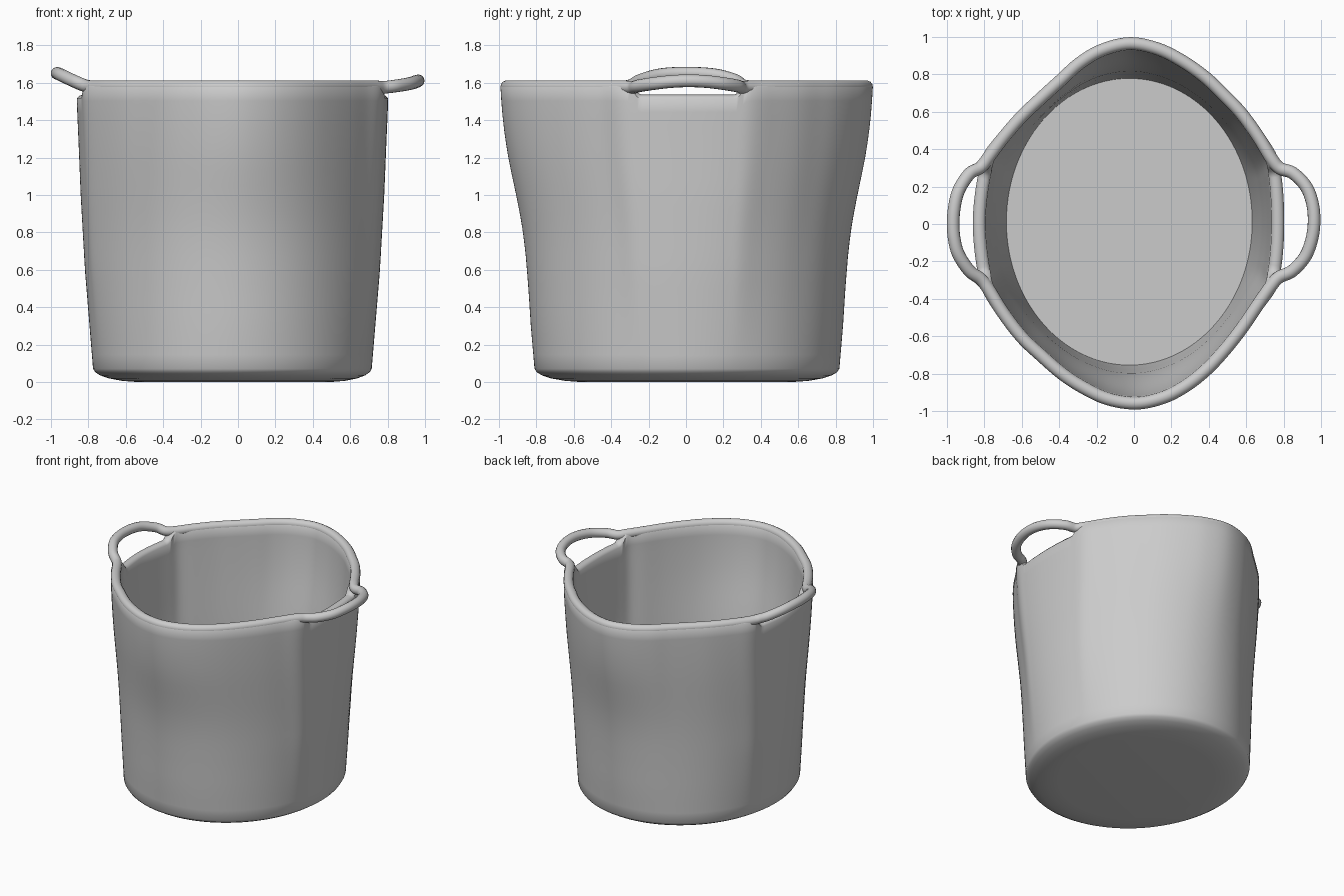
import bpy, bmesh
from math import atan2, cos, sin
from mathutils import Vector

if "Cube" in bpy.data.objects:
    bpy.data.objects.remove(bpy.data.objects["Cube"])

R = 0.034        # rim tube radius, half the wall thickness
RIM_Z = 1.578    # height of the rim centre line

# Centre lines seen from above, counter-clockwise from the right handle
BACK = [(.735, .35), (.665, .465), (.575, .59), (.48, .69), (.38, .785), (.26, .87), (.13, .935),
        (-.02, .965), (-.17, .93), (-.29, .86), (-.39, .77), (-.5, .67), (-.6, .575),
        (-.7, .46), (-.775, .36)]
FRONT = [(-.78, -.345), (-.7, -.475), (-.6, -.605), (-.5, -.70), (-.385, -.80), (-.27, -.875),
         (-.14, -.935), (.01, -.958), (.15, -.93), (.27, -.87), (.38, -.785), (.48, -.68),
         (.575, -.56), (.66, -.435), (.73, -.335)]
SIDE_L = [(-.80, .26), (-.82, .13), (-.828, 0), (-.82, -.13), (-.803, -.25)]
SIDE_R = [(.752, -.24), (.765, -.12), (.769, 0), (.766, .13), (.755, .25)]
HANDLE_L = [(-.82, .303, 1.585), (-.88, .268, 1.61), (-.937, .18, 1.637), (-.96, .09, 1.648),
            (-.967, 0, 1.65), (-.96, -.085, 1.648), (-.937, -.165, 1.637),
            (-.88, -.25, 1.61), (-.82, -.295, 1.585)]
HANDLE_R = [(.775, -.285, 1.575), (.845, -.252, 1.583), (.915, -.175, 1.595), (.951, -.08, 1.606),
            (.963, .015, 1.61), (.954, .11, 1.606), (.92, .2, 1.595),
            (.85, .272, 1.583), (.78, .298, 1.575)]


def spline(points, steps=6):
    """Closed smooth curve through the points."""
    pts = [Vector((*p, RIM_Z)) if len(p) == 2 else Vector(p) for p in points]
    n, out = len(pts), []
    for i in range(n):
        a, b, c, d = (pts[(i + k) % n] for k in (-1, 0, 1, 2))
        for s in range(steps):
            t = s / steps
            out.append(.5 * (2 * b + (c - a) * t + (2 * a - 5 * b + 4 * c - d) * t**2
                             + (3 * b - a - 3 * c + d) * t**3))
    return out


def ramp(table, z):
    for (z0, v0), (z1, v1) in zip(table, table[1:]):
        if z <= z1:
            return v0 + (v1 - v0) * max(0, (z - z0) / (z1 - z0))
    return table[-1][1]


# How far the wall has moved from base oval to rim outline, by height
GROW_X = [(0.07, 0), (.6, .5), (1.0, .76), (1.3, .9), (1.5, 1)]
GROW_Y = [(0.07, 0), (.3, .11), (.5, .18), (.7, .27), (.85, .38), (1.0, .54),
          (1.1, .66), (1.2, .77), (1.3, .86), (1.4, .93), (1.56, 1)]

mid = spline(BACK + SIDE_L + FRONT + SIDE_R)
N = len(mid)
outer, inner, base, floor, tops = [], [], [], [], []
for i, p in enumerate(mid):
    tan = (mid[(i + 1) % N] - mid[i - 1]).normalized()
    nor = Vector((tan.y, -tan.x, 0))
    outer.append(p + nor * R)
    inner.append(p - nor * R)
    a = atan2(p.y, (p.x + .03) / .8)
    base.append(Vector((-.03 + .745 * cos(a), .005 + .815 * sin(a), 0)))
    floor.append(Vector((-.025 + .655 * cos(a), .012 + .765 * sin(a), 0)))
    # The wall dips below each handle
    s = min(1, max(0, (abs(p.y - .01) - .25) / .07))
    tops.append(1.515 + (RIM_Z - 1.515) * s * s * (3 - 2 * s))

# Tub wall and floor
bm = bmesh.new()


def ring(fn):
    return [bm.verts.new(fn(i)) for i in range(N)]


def wall_ring(low, high, z_low, t):
    def at(i):
        z = z_low + (tops[i] - z_low) * t
        return (low[i].x + (high[i].x - low[i].x) * ramp(GROW_X, z),
                low[i].y + (high[i].y - low[i].y) * ramp(GROW_Y, z), z)
    return ring(at)


rings = []
for s, z in ((.70, 0), (.80, .006), (.89, .019), (.95, .035), (.985, .052)):
    rings.append(ring(lambda i: (base[i].x * s, base[i].y * s, z)))
M = 20
rings += [wall_ring(base, outer, .07, k / M) for k in range(M + 1)]
for src, h in ((outer, .015), (None, .021), (inner, .015)):
    rings.append(ring(lambda i: ((mid[i] if src is None else mid[i].lerp(src[i], .6)).xy.to_3d()
                                 + Vector((0, 0, tops[i] + h)))))
rings += [wall_ring(floor, inner, .09, k / M) for k in range(M, -1, -1)]
for lo, hi in zip(rings, rings[1:]):
    for i in range(N):
        j = (i + 1) % N
        bm.faces.new((lo[i], lo[j], hi[j], hi[i]))
bm.faces.new(rings[0][::-1])
bm.faces.new(rings[-1])
bmesh.ops.recalc_face_normals(bm, faces=bm.faces)
mesh = bpy.data.meshes.new("tub_body")
bm.to_mesh(mesh)
bm.free()
body = bpy.data.objects.new("tub_body", mesh)
bpy.context.collection.objects.link(body)

# Rolled rim that swings out into both handles
curve = bpy.data.curves.new("rim_and_handles", 'CURVE')
curve.dimensions = '3D'
curve.bevel_depth = R
curve.bevel_resolution = 5
path = spline(BACK + HANDLE_L + FRONT + HANDLE_R)
line = curve.splines.new('POLY')
line.points.add(len(path) - 1)
for pt, co in zip(line.points, path):
    pt.co = (*co, 1)
line.use_cyclic_u = True
rim = bpy.data.objects.new("rim_and_handles", curve)
bpy.context.collection.objects.link(rim)
bpy.ops.object.select_all(action='DESELECT')
rim.select_set(True)
bpy.context.view_layer.objects.active = rim
bpy.ops.object.convert(target='MESH')

for ob in (body, bpy.context.view_layer.objects.active):
    bpy.ops.object.select_all(action='DESELECT')
    ob.select_set(True)
    bpy.context.view_layer.objects.active = ob
    bpy.ops.object.shade_smooth_by_angle(angle=0.8)
